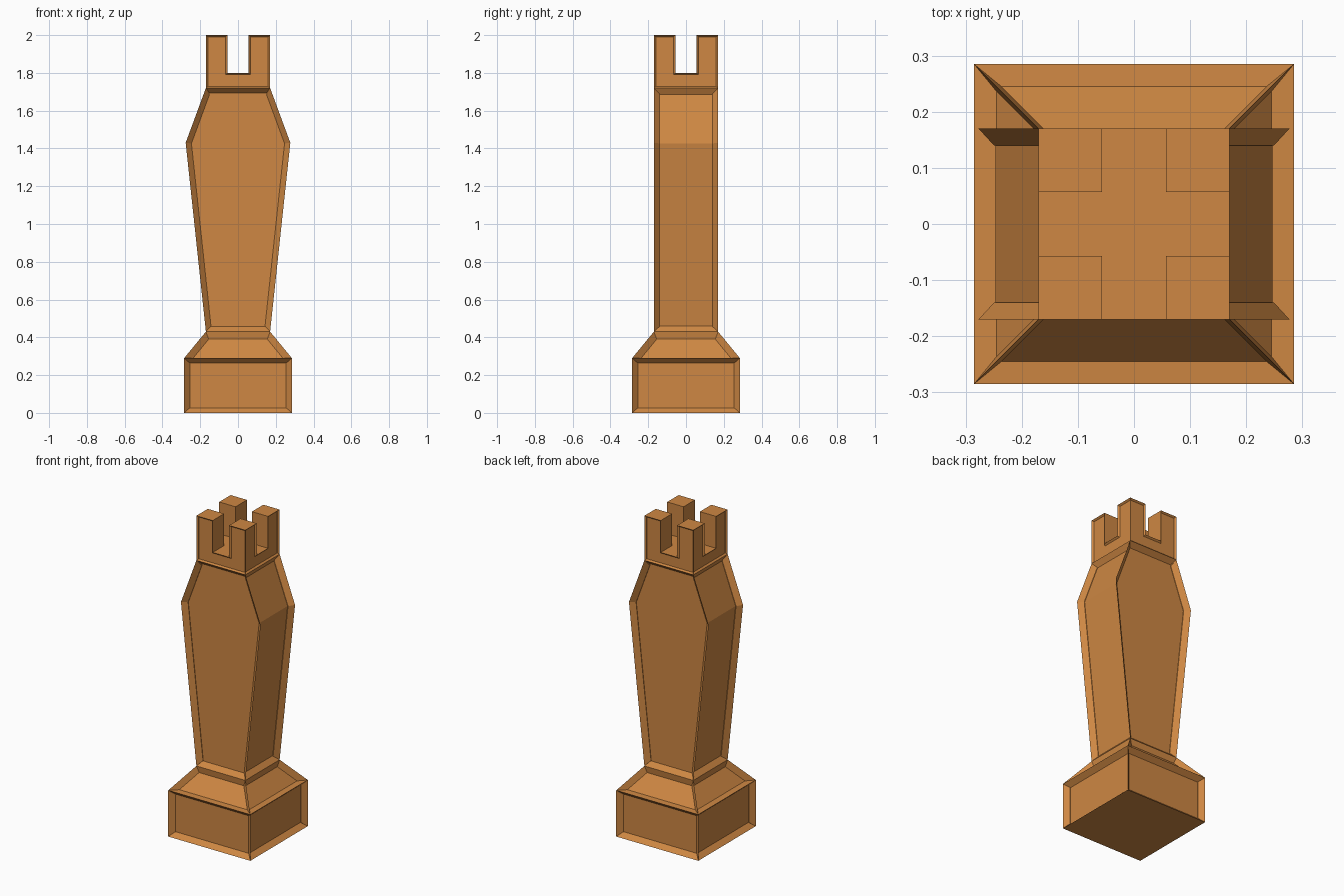
import bpy
import bmesh

cube = bpy.data.objects.get("Cube")
if cube:
    bpy.data.objects.remove(cube, do_unlink=True)

# One warm wood colour
wood = bpy.data.materials.new("warm_wood")
wood.use_nodes = True
colour = (0.62, 0.245, 0.056, 1.0)
wood.diffuse_color = colour
wood.node_tree.nodes["Principled BSDF"].inputs["Base Color"].default_value = colour


def recess_sides(bm, inset, depth):
    """Sink one framed panel into each of the four sides."""
    bmesh.ops.recalc_face_normals(bm, faces=bm.faces)
    reach = [max(abs(v.co[a]) for v in bm.verts) for a in (0, 1)]
    groups = {}
    for f in bm.faces:
        if abs(f.normal.z) > 0.95:
            continue
        axis = 0 if abs(f.normal.x) > abs(f.normal.y) else 1
        centre = f.calc_center_median()[axis]
        # Only outward faces near the outside get panels
        if centre * f.normal[axis] > 0 and abs(centre) > 0.6 * reach[axis]:
            groups.setdefault((axis, centre > 0), []).append(f)
    for faces in groups.values():
        bmesh.ops.inset_region(bm, faces=faces, thickness=inset, depth=-depth,
                               use_boundary=True, use_even_offset=True)


def finish(bm, name):
    mesh = bpy.data.meshes.new(name)
    bm.to_mesh(mesh)
    bm.free()
    mesh.materials.append(wood)
    obj = bpy.data.objects.new(name, mesh)
    bpy.context.collection.objects.link(obj)


def loft(name, sections, cap_bottom=False):
    """Rectangular sections (half x, half y, z) joined into a panelled shell."""
    bm = bmesh.new()
    rings = [[bm.verts.new((sx * hx, sy * hy, z))
              for sx, sy in ((-1, -1), (1, -1), (1, 1), (-1, 1))]
             for hx, hy, z in sections]
    for low, high in zip(rings, rings[1:]):
        for i in range(4):
            j = (i + 1) % 4
            bm.faces.new((low[i], low[j], high[j], high[i]))
    if cap_bottom:
        bm.faces.new(rings[0][::-1])
    recess_sides(bm, 0.027, 0.03)
    finish(bm, name)


# Foot, sloping shoulder and tapered body
loft("base_block", [(0.285, 0.285, 0), (0.285, 0.285, 0.29)], cap_bottom=True)
loft("base_slope", [(0.285, 0.285, 0.29), (0.17, 0.17, 0.43)])
loft("body", [(0.17, 0.17, 0.43), (0.277, 0.17, 1.43), (0.17, 0.17, 1.72)])

# Crown: a three by three deck with a skirt and four raised corner posts
bm = bmesh.new()
bmesh.ops.create_grid(bm, x_segments=3, y_segments=3, size=0.17)
bmesh.ops.translate(bm, verts=bm.verts, vec=(0, 0, 1.8))
corners = [f for f in bm.faces
           if min(abs(c) for c in f.calc_center_median()[:2]) > 0.1]
rim = [e for e in bm.edges if e.is_boundary]
skirt = bmesh.ops.extrude_edge_only(bm, edges=rim)["geom"]
bmesh.ops.translate(bm, vec=(0, 0, -0.08),
                    verts=[g for g in skirt if isinstance(g, bmesh.types.BMVert)])
posts = bmesh.ops.extrude_discrete_faces(bm, faces=corners)["faces"]
bmesh.ops.translate(bm, vec=(0, 0, 0.2),
                    verts=list({v for f in posts for v in f.verts}))
recess_sides(bm, 0.009, 0.01)
finish(bm, "crown")
